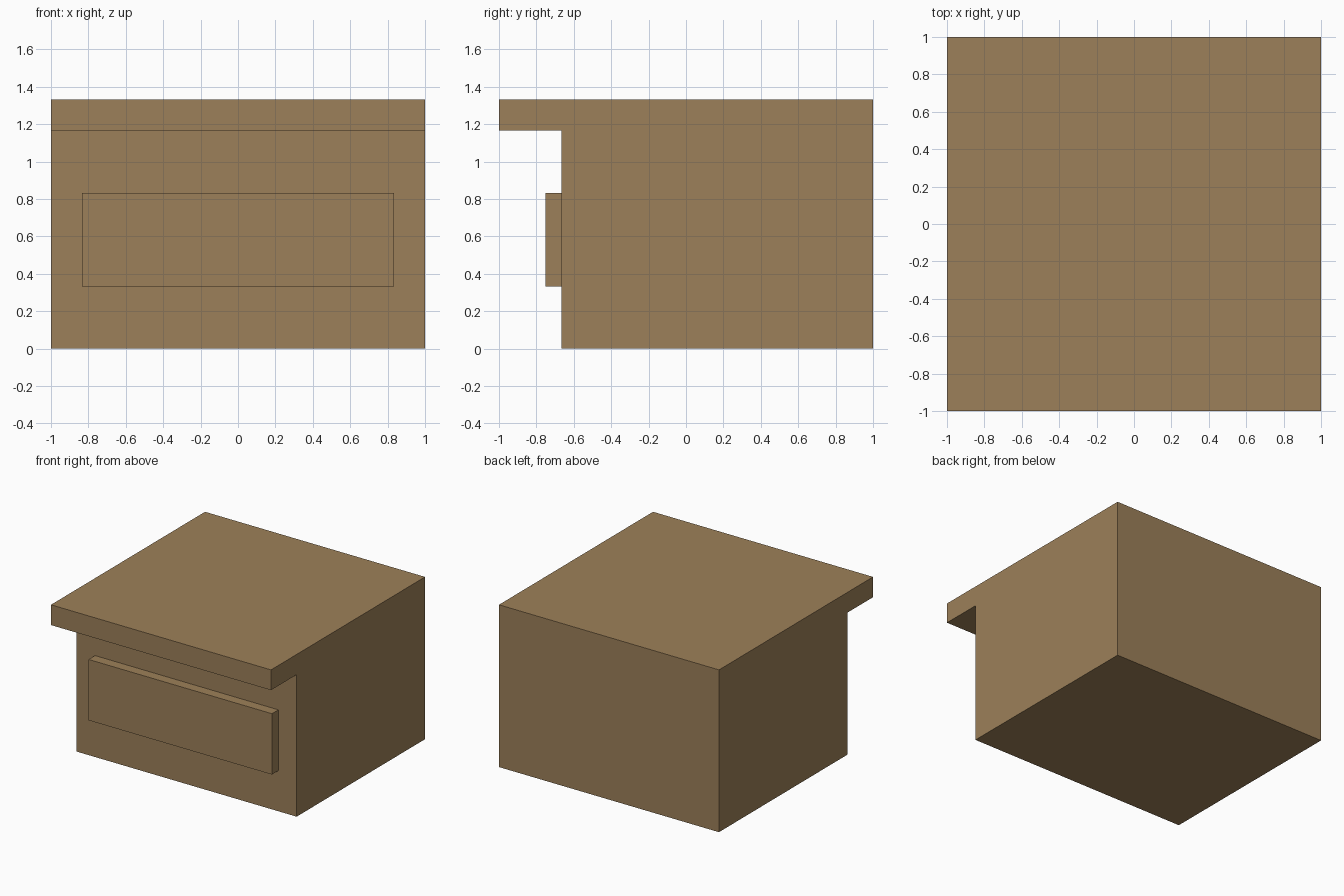
import bpy

if "Cube" in bpy.data.objects:
    bpy.data.objects.remove(bpy.data.objects["Cube"])

wood = bpy.data.materials.new("brown wood")
wood.diffuse_color = (0.335, 0.216, 0.1, 1)
wood.use_nodes = True
wood.node_tree.nodes["Principled BSDF"].inputs["Base Color"].default_value = wood.diffuse_color


def extrude_x(name, profile, half_width):
    """Closed solid from a (y, z) profile, spanning -half_width..half_width in x."""
    n = len(profile)
    verts = [(x, y, z) for x in (-half_width, half_width) for y, z in profile]
    faces = [tuple(reversed(range(n))), tuple(range(n, 2 * n))]
    faces += [(i, (i + 1) % n, n + (i + 1) % n, n + i) for i in range(n)]
    mesh = bpy.data.meshes.new(name)
    mesh.from_pydata(verts, [], faces)
    mesh.materials.append(wood)
    obj = bpy.data.objects.new(name, mesh)
    bpy.context.collection.objects.link(obj)
    return obj


FRONT = -2 / 3

# Cabinet body with its overhanging top in one profile
extrude_x("cabinet", [(FRONT, 0), (1, 0), (1, 4 / 3), (-1, 4 / 3),
                      (-1, 7 / 6), (FRONT, 7 / 6)], 1)

# Raised drawer front
extrude_x("drawer_front", [(-0.75, 1 / 3), (FRONT, 1 / 3),
                           (FRONT, 5 / 6), (-0.75, 5 / 6)], 5 / 6)
